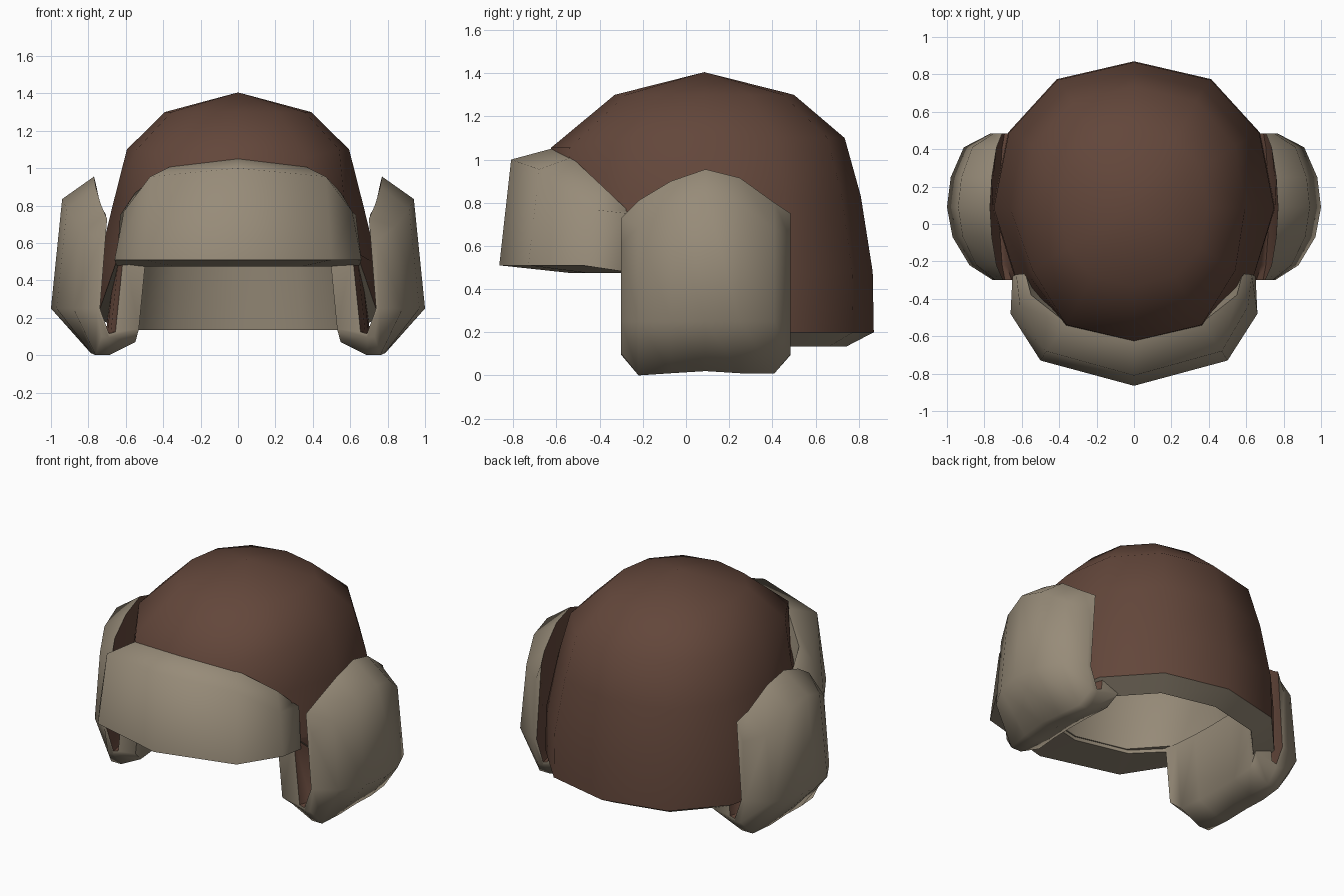
import bpy
import bmesh
import math

if "Cube" in bpy.data.objects:
    bpy.data.objects.remove(bpy.data.objects["Cube"])


def make_material(name, color):
    m = bpy.data.materials.new(name)
    m.diffuse_color = (*color, 1)
    m.use_nodes = True
    m.node_tree.nodes["Principled BSDF"].inputs["Base Color"].default_value = m.diffuse_color
    return m


BROWN = make_material("brown leather", (0.124, 0.062, 0.043))
TAN = make_material("tan fleece", (0.31, 0.26, 0.19))


def loft(name, columns, rule=None, closed_path=False, closed_profile=True,
         caps=True, cap_mat=1, angle=40):
    """Skin a row of equal profiles; rule(k) gives the material of profile edge k."""
    bm = bmesh.new()
    rows = [[bm.verts.new(p) for p in col] for col in columns]
    n, m = len(rows), len(rows[0])
    for i in range(n if closed_path else n - 1):
        a, b = rows[i], rows[(i + 1) % n]
        for k in range(m if closed_profile else m - 1):
            q = (k + 1) % m
            f = bm.faces.new((a[k], b[k], b[q], a[q]))
            f.material_index = rule(k) if rule else 1
    if caps:
        for r in (rows[0], rows[-1]):
            bm.faces.new(r).material_index = cap_mat
    bmesh.ops.remove_doubles(bm, verts=bm.verts, dist=0.0005)
    bmesh.ops.recalc_face_normals(bm, faces=bm.faces)
    me = bpy.data.meshes.new(name)
    bm.to_mesh(me)
    bm.free()
    ob = bpy.data.objects.new(name, me)
    bpy.context.collection.objects.link(ob)
    me.materials.append(BROWN)
    me.materials.append(TAN)
    bpy.ops.object.select_all(action='DESELECT')
    ob.select_set(True)
    bpy.context.view_layer.objects.active = ob
    bpy.ops.object.shade_smooth_by_angle(angle=math.radians(angle))
    return ob


# Cap: twelve-sided brown dome, tan rim and hollow tan lining
CY = 0.085
quarter = [(0, 0.78), (0.41, 0.685), (0.67, 0.40), (0.735, 0)]
half = quarter + [(x, -y) for x, y in quarter[-2::-1]]
outline = half + [(-x, y) for x, y in half[-2:0:-1]]
profile = [(0, 1.405), (0.415, 1.30), (0.65, 1.10), (0.725, 0.83), (0.78, 0.48),
           (0.785, 0.20), (0.66, 0.135), (0.62, 0.50), (0.58, 0.80),
           (0.48, 1.05), (0.28, 1.19), (0, 1.23)]
cap_columns = []
for x, y in outline:
    front = y < -0.1
    col = []
    for k, (r, z) in enumerate(profile):
        if front and k in (4, 5):      # the front edge is cut high, above the face
            z = 0.55
        elif front and k in (6, 7):
            z = 0.50
        if y < -0.5 and k == 2:        # brow line slopes straight down to the flap
            r, z = 0.71, 1.055
        s = r / 0.78
        sx = s * (0.97 if k in (2, 3) else 1.02 if k in (4, 5) and abs(y) < 0.1 else 1)
        if front and y > -0.5 and k in (3, 4, 5):
            sx, s = sx * 0.94, s * 0.95
        col.append((x * sx, CY + y * s, z))
    cap_columns.append(col)
loft("cap_dome", cap_columns, lambda k: 0 if k < 5 else 1,
     closed_path=True, closed_profile=False, caps=False, angle=58)

# Turned-up front flap, four edges per profile: outer bottom, outer top, inner top, inner bottom
right_side = [
    [(0, -0.865, 0.51), (0, -0.81, 1.0), (0, -0.625, 1.05), (0, -0.54, 0.475)],
    [(0.50, -0.73, 0.51), (0.47, -0.68, 0.955), (0.36, -0.53, 1.01), (0.34, -0.46, 0.475)],
    [(0.66, -0.48, 0.51), (0.61, -0.44, 0.77), (0.55, -0.38, 0.87), (0.53, -0.27, 0.475)],
    [(0.65, -0.28, 0.48), (0.63, -0.27, 0.75), (0.58, -0.265, 0.76), (0.55, -0.24, 0.475)],
]
left_side = [[(-x, y, z) for x, y, z in c] for c in right_side[:0:-1]]
loft("front_flap", left_side + right_side, angle=80)

# Puffed ear flaps folded up: y, outer x, top z, top x, bottom z
ear_steps = [(-0.30, 0.755, 0.73, 0.70, 0.10), (-0.22, 0.88, 0.81, 0.735, 0.0),
             (-0.07, 0.97, 0.90, 0.76, 0.01), (0.09, 1.0, 0.955, 0.77, 0.02),
             (0.25, 0.98, 0.915, 0.76, 0.01), (0.41, 0.91, 0.80, 0.735, 0.01),
             (0.485, 0.765, 0.75, 0.705, 0.10)]
for side, label in ((1, "right"), (-1, "left")):
    ear_columns = []
    for y, xo, zt, xt, zb in ear_steps:
        xi = 0.53 + 0.15 * (xo - 0.755)
        t = (xt - 0.70) / 0.07
        pts = [(xt, zt), (xt + 0.74 * (xo - xt), zt - 0.12), (xo, 0.25),
               (0.73 + 0.25 * (xo - 0.755), zb), (0.69, zb - 0.005 * (zb > 0.05)),
               (xi, max(zb, 0.03) + 0.04), (xi - 0.035, 0.50),
               # brown crease between the cap wall and the folded flap
               (0.61 + 0.05 * t, 0.56), (0.655 + 0.05 * t, 0.125),
               (0.69 + 0.03 * t, 0.115), (0.738 + 0.015 * t, 0.25)]
        ear_columns.append([(side * x, y, z) for x, z in pts])
    loft(label + "_ear_flap", ear_columns, lambda k: 0 if k >= 7 else 1, angle=62)
